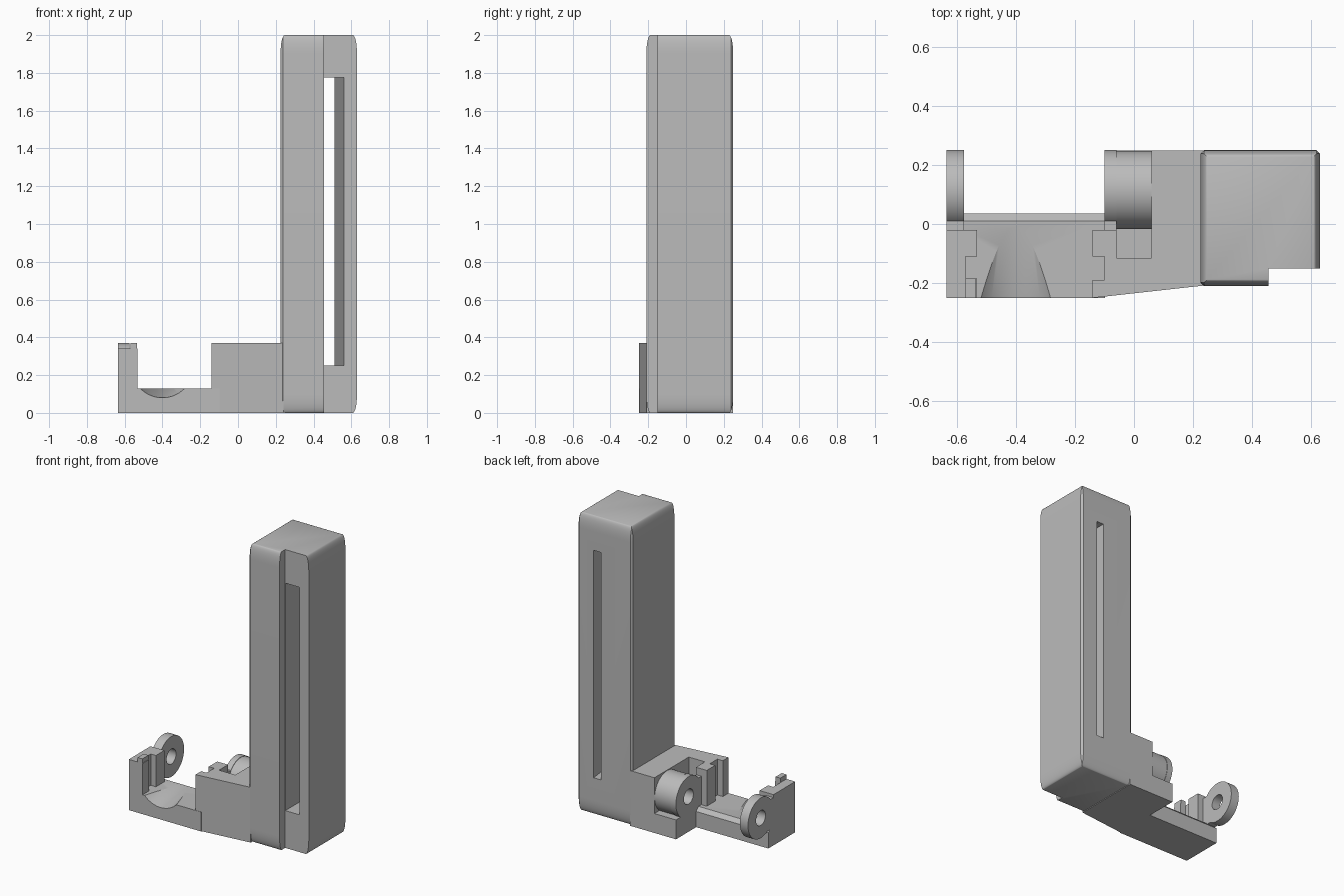
import bpy, bmesh, math
from mathutils import Matrix

if "Cube" in bpy.data.objects:
    bpy.data.objects.remove(bpy.data.objects["Cube"])

grey = bpy.data.materials.new("plain grey")
grey.diffuse_color = (0.5, 0.5, 0.5, 1)
grey.use_nodes = True
grey.node_tree.nodes["Principled BSDF"].inputs["Base Color"].default_value = grey.diffuse_color


def finish(name, bm):
    bmesh.ops.recalc_face_normals(bm, faces=bm.faces)
    me = bpy.data.meshes.new(name)
    bm.to_mesh(me)
    bm.free()
    ob = bpy.data.objects.new(name, me)
    bpy.context.collection.objects.link(ob)
    me.materials.append(grey)
    return ob


def loft(name, rings):
    bm = bmesh.new()
    vs = [[bm.verts.new(p) for p in r] for r in rings]
    n = len(rings[0])
    for a, b in zip(vs, vs[1:]):
        for i in range(n):
            j = (i + 1) % n
            bm.faces.new((a[i], a[j], b[j], b[i]))
    bm.faces.new(vs[0][::-1])
    bm.faces.new(vs[-1])
    return finish(name, bm)


def prism(name, pts, z0, z1):
    return loft(name, [[(x, y, z) for x, y in pts] for z in (z0, z1)])


def box(name, x0, x1, y0, y1, z0, z1):
    return prism(name, [(x0, y0), (x1, y0), (x1, y1), (x0, y1)], z0, z1)


def cyl_x(name, x0, x1, y, z, r):
    bm = bmesh.new()
    bmesh.ops.create_cone(bm, cap_ends=True, segments=64, radius1=r, radius2=r, depth=x1 - x0,
                          matrix=Matrix.Translation(((x0 + x1) / 2, y, z)) @ Matrix.Rotation(math.pi / 2, 4, 'Y'))
    return finish(name, bm)


def boolean(ob, other, op='DIFFERENCE'):
    m = ob.modifiers.new(op.lower(), 'BOOLEAN')
    m.operation, m.object, m.solver = op, other, 'EXACT'
    bpy.context.view_layer.objects.active = ob
    bpy.ops.object.modifier_apply(modifier=m.name)
    bpy.data.objects.remove(other)


def smooth(ob):
    bpy.ops.object.select_all(action='DESELECT')
    ob.select_set(True)
    bpy.context.view_layer.objects.active = ob
    bpy.ops.object.shade_smooth_by_angle(angle=math.radians(30))


# Tower: stepped outline, edges drawn in along a quarter ellipse at both ends
c = 0.012
outline = [(0.225, -0.21 + c), (0.225 + c, -0.21), (0.455, -0.21), (0.455, -0.15), (0.63, -0.15),
           (0.63, 0.25 - c), (0.63 - c, 0.25), (0.225 + c, 0.25), (0.225, 0.25 - c)]


def ring(z, d):
    return [(min(max(x, 0.225 + d), 0.63 - d), min(max(y, -0.21 + d), 0.25 - d), z) for x, y in outline]


ends = []
for i in range(9):
    a = math.radians(90 * i / 8)
    ends.append((0.1 * (1 - math.sin(a)), 0.022 * (1 - math.cos(a))))
rings = [ring(z, d) for z, d in reversed(ends)] + [ring(2 - z, d) for z, d in ends]
tower = loft("tower", rings)
# Tapered slot through the tower
boolean(tower, prism("slot_cutter", [(0.456, -0.18), (0.564, -0.18), (0.505, 0.29), (0.456, 0.29)], 0.25, 1.775))
smooth(tower)

# Arm block with a contact groove and the pocket behind the pivot barrel
prism("arm_block", [(-0.14, -0.25), (0.24, -0.208), (0.24, 0.249), (0.06, 0.249), (0.06, -0.115),
                    (-0.06, -0.115), (-0.06, -0.02), (-0.14, -0.02), (-0.14, -0.11), (-0.10, -0.11),
                    (-0.10, -0.19), (-0.14, -0.19)], 0, 0.37)
box("barrel_base", -0.10, 0.062, -0.117, 0.249, 0, 0.13)

# Low tray with a chamfered back edge and a scoop at the front
profile = [(-0.25, 0), (0.035, 0), (0.035, 0.105), (0.01, 0.13), (-0.25, 0.13)]
tray = loft("tray", [[(x, y, z) for y, z in profile] for x in (-0.635, -0.098)])
bm = bmesh.new()
bmesh.ops.create_cone(bm, cap_ends=True, segments=96, radius1=0.168, radius2=0.11, depth=0.28,
                      matrix=Matrix.Translation((-0.4, -0.13, 0.244)) @ Matrix.Rotation(-math.pi / 2, 4, 'X'))
boolean(tray, finish("scoop_cutter", bm))
smooth(tray)

# End post with its groove and locating tab
prism("end_post", [(-0.635, -0.25), (-0.532, -0.25), (-0.532, -0.185), (-0.57, -0.185), (-0.57, -0.11),
                   (-0.532, -0.11), (-0.532, -0.02), (-0.635, -0.02)], 0.12, 0.34)
box("post_tab", -0.57, -0.535, -0.25, -0.185, 0.33, 0.37)

# Pivot ears: a round eye on a short neck, with a hole
EY, EZ, R = 0.115, 0.235, 0.135
for name, x0, x1, h1 in (("left_ear", -0.635, -0.575, -0.5), ("right_ear", -0.10, -0.06, 0.0)):
    ear = cyl_x(name, x0, x1, EY, EZ, R)
    boolean(ear, box("neck", x0, x1, -0.06, EY - 0.02, 0.12, 0.32), 'UNION')
    boolean(ear, cyl_x("hole_cutter", x0 - 0.05, h1, EY, EZ, 0.05))
    smooth(ear)
barrel = cyl_x("pivot_barrel", -0.061, 0.062, EY, EZ, R - 0.003)
boolean(barrel, cyl_x("hole_cutter", -0.1, 0.02, EY, EZ, 0.05))
smooth(barrel)
